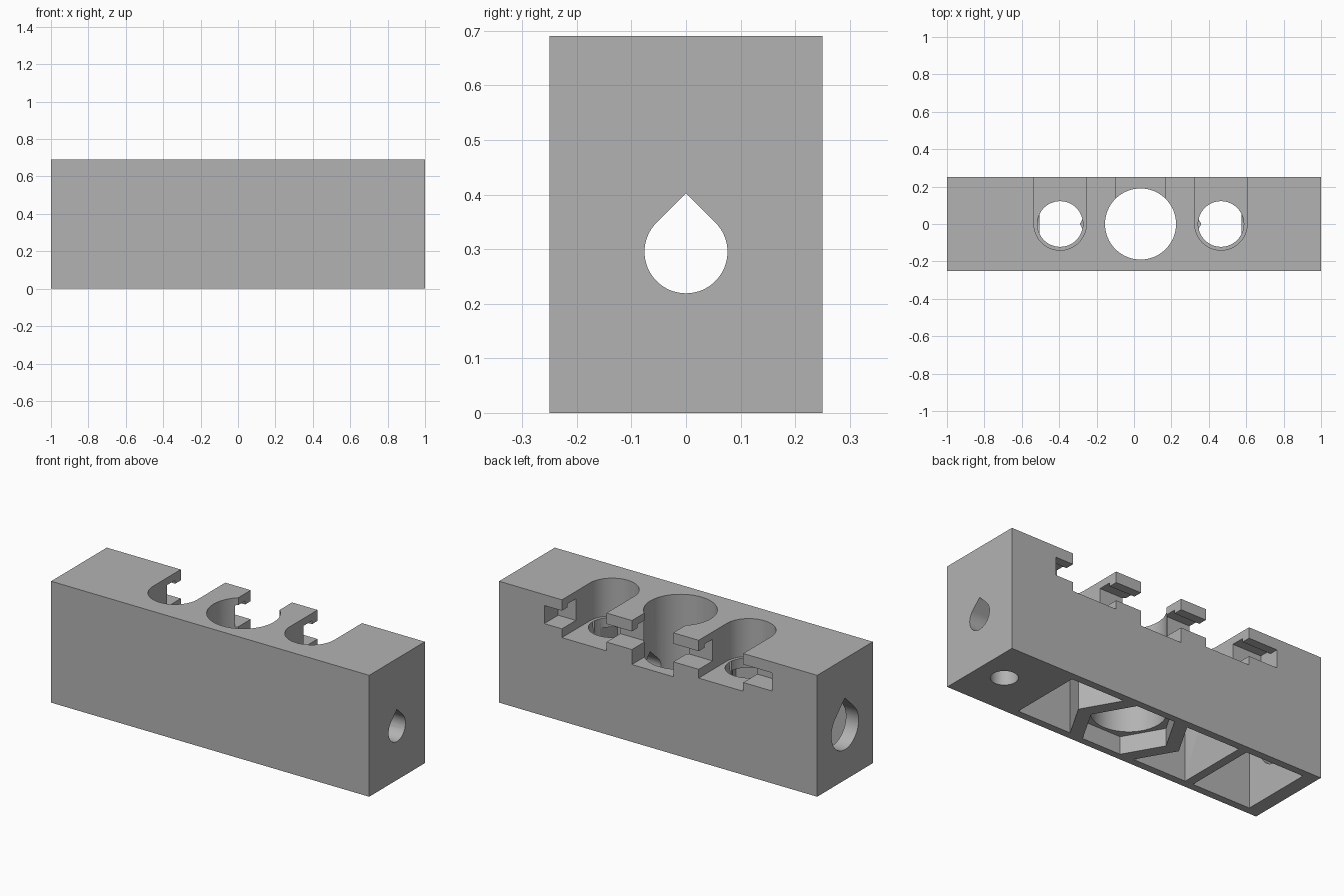
import bpy, bmesh, math

cube = bpy.data.objects.get("Cube")
if cube:
    bpy.data.objects.remove(cube, do_unlink=True)

MID = 0.035          # centre of the bore pattern
BORE_OFFSET = 0.43   # small bores either side of it
ROD_Z = 0.295
BACK = 0.3           # cutters run past the back face

grey = bpy.data.materials.new("plain_grey")
grey.use_nodes = True
colour = (0.45, 0.45, 0.45, 1)
grey.diffuse_color = colour
grey.node_tree.nodes["Principled BSDF"].inputs["Base Color"].default_value = colour


def prism(name, profile, lo, hi, axis="z"):
    """Extrude a 2D profile along z (profile is x, y) or x (profile is y, z)."""
    bm = bmesh.new()
    place = (lambda a, b: (a, b, lo)) if axis == "z" else (lambda a, b: (lo, a, b))
    face = bm.faces.new([bm.verts.new(place(a, b)) for a, b in profile])
    moved = bmesh.ops.extrude_face_region(bm, geom=[face])["geom"]
    d = hi - lo
    bmesh.ops.translate(bm, vec=(0, 0, d) if axis == "z" else (d, 0, 0),
                        verts=[v for v in moved if isinstance(v, bmesh.types.BMVert)])
    bmesh.ops.recalc_face_normals(bm, faces=bm.faces)
    mesh = bpy.data.meshes.new(name)
    bm.to_mesh(mesh)
    bm.free()
    mesh.materials.append(grey)
    obj = bpy.data.objects.new(name, mesh)
    bpy.context.collection.objects.link(obj)
    return obj


def rect(x0, x1, y0, y1):
    return [(x0, y0), (x1, y0), (x1, y1), (x0, y1)]


def arc(cx, cy, r, start, end, n):
    angles = [math.radians(start + (end - start) * i / n) for i in range(n + 1)]
    return [(cx + r * math.cos(a), cy + r * math.sin(a)) for a in angles]


def circle(cx, r, n=64):
    return arc(cx, 0, r, 0, 360, n)[:-1]


def teardrop(r):
    return arc(0, ROD_Z, r, 135, 405, 48) + [(0, ROD_Z + r * math.sqrt(2))]


block = prism("carriage_block", rect(-1, 1, -0.25, 0.25), 0, 0.69)
bpy.context.view_layer.objects.active = block
block.select_set(True)


def cut(profile, lo, hi, axis="z"):
    cutter = prism("cutter", profile, lo, hi, axis)
    cutter.hide_render = True
    mod = block.modifiers.new("cut", "BOOLEAN")
    mod.operation = "DIFFERENCE"
    mod.solver = "EXACT"
    mod.object = cutter
    bpy.ops.object.modifier_apply(modifier=mod.name)
    bpy.data.objects.remove(cutter, do_unlink=True)


# Underside pockets, shaped around the hexagonal recess
for s in (1, -1):
    cut([(MID + s * x, y) for x, y in
         [(0.205, 0.207), (0.325, 0), (0.205, -0.207), (0.54, -0.207), (0.54, 0.207)]],
        -0.1, 0.42)
cut(rect(-0.92, -0.555, -0.207, 0.207), -0.1, 0.47)

# Hexagonal recess and central bore with its slot to the back
cut(circle(MID, 0.2425, 6), -0.1, 0.1)
cut(circle(MID, 0.19), -0.2, 0.8)
cut(rect(MID - 0.13, MID + 0.13, 0.02, BACK), 0.44, 0.8)

# Stepped side bores, open to the back
for s in (1, -1):
    cx = MID + s * BORE_OFFSET
    u_slot = arc(cx, 0, 0.14, 180, 360, 32) + [(cx + 0.14, BACK), (cx - 0.14, BACK)]
    cut(u_slot, 0.475, 0.8)
    cut(circle(cx, 0.122), 0.3, 0.55)

# Long slot along the back, with a raised groove behind the lip
cut(rect(0.125, BACK, 0.525, 0.628), -0.716, 0.716, "x")
cut(rect(0.125, 0.2, 0.58, 0.648), -0.716, 0.716, "x")

# Rod channel, widened at one end, and the hole beneath it
cut(teardrop(0.076), -1.1, 1.1, "x")
cut(teardrop(0.122), -1.1, -0.9, "x")
cut(circle(0.84, 0.07, 48), -0.1, ROD_Z)

bpy.ops.object.shade_smooth_by_angle(angle=math.radians(30))
